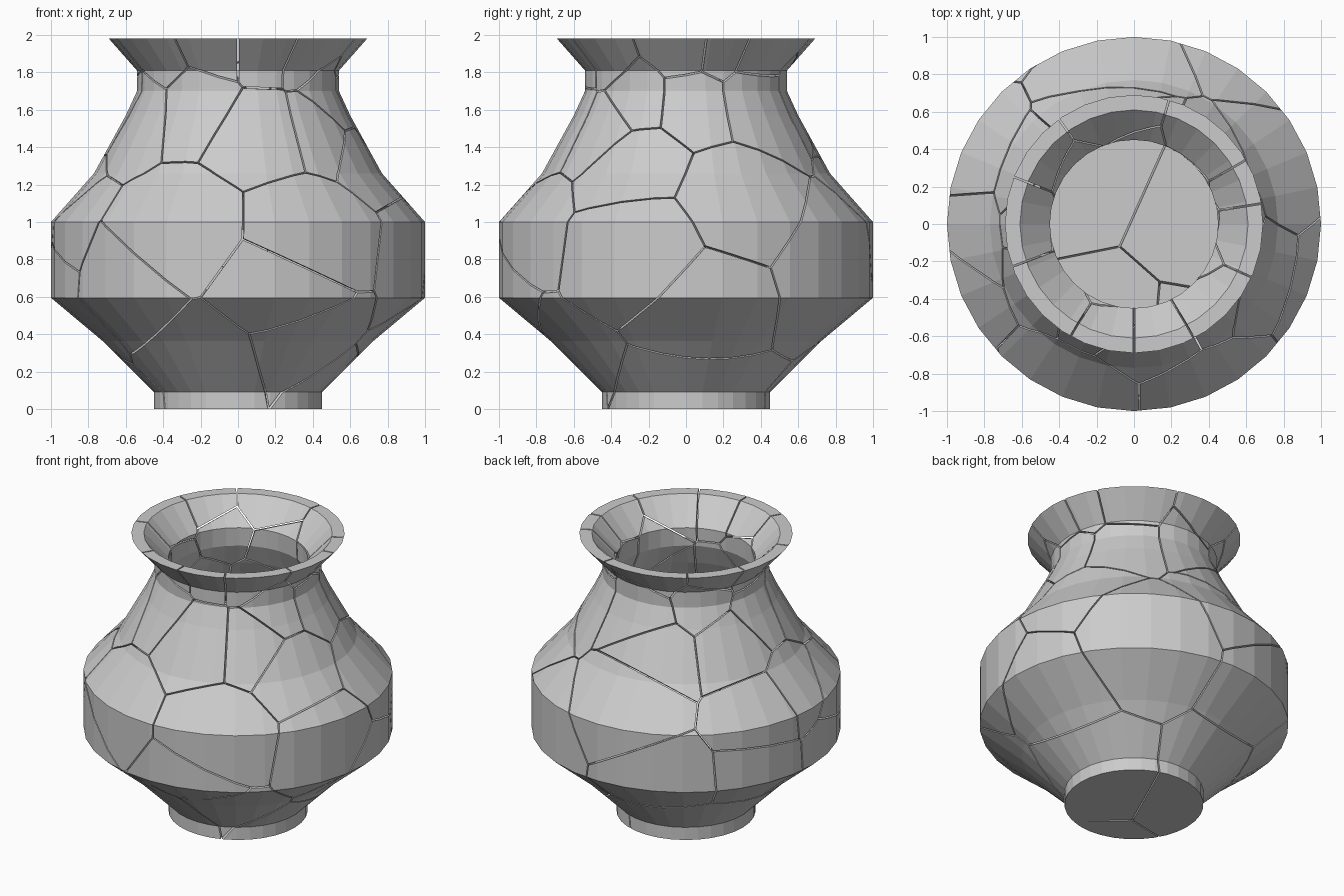
import bpy, bmesh, math
from mathutils import Vector

if "Cube" in bpy.data.objects:
    bpy.data.objects.remove(bpy.data.objects["Cube"])

SIDES, GAP = 32, 0.009
OUTER = [(0.45, 0), (0.45, 0.09), (0.725, 0.365), (1, 0.595), (1, 1.0), (0.77, 1.26),
         (0.60, 1.57), (0.54, 1.70), (0.54, 1.81), (0.69, 1.98)]
INNER = [(0.61, 1.98), (0.45, 1.81), (0.455, 1.68), (0.52, 1.53), (0.70, 1.20),
         (0.915, 0.96), (0.915, 0.64), (0.67, 0.43), (0.45, 0.2)]

# Shard centres as seen from each side: (sideways position, height)
SEEDS = {
    -90: [(-.4, 1.0), (.25, .55), (.45, .98), (-.22, 1.65), (.13, 1.5), (.45, 1.5),
          (-.65, .62), (-.15, .32), (-.45, 1.92), (-.15, 1.93), (.15, 1.93),
          (.42, 1.92), (-.53, 1.55), (-.95, .95)],
    0: [(-.3, 1.3), (-.3, .85), (.3, 1.15), (.1, .5), (-.28, 1.65), (.05, 1.65),
        (.35, 1.65), (-.7, .4), (0, 1.92), (.2, 1.92), (.42, 1.92), (0, .05), (.8, .75)],
    135: [(-.49, 1.15), (.36, 1.05), (-.3, 1.42), (.2, 1.45), (.68, 1.1), (-.3, .6),
          (.34, .65), (.85, .7), (0, .15), (.4, 1.6), (0, 1.75), (-.35, 1.65),
          (-.3, 1.93), (.1, 1.93), (.4, 1.93)],
}


def radius_at(z):
    for (r0, z0), (r1, z1) in zip(OUTER, OUTER[1:]):
        if z0 <= z <= z1 and z1 > z0:
            return r0 + (r1 - r0) * (z - z0) / (z1 - z0)
    return 0.6


def add_object(name, bm):
    mesh = bpy.data.meshes.new(name)
    bmesh.ops.recalc_face_normals(bm, faces=bm.faces)
    bm.to_mesh(mesh)
    bm.free()
    ob = bpy.data.objects.new(name, mesh)
    bpy.context.collection.objects.link(ob)
    return ob


def make_vase():
    """Whole hollow vase revolved from its wall profile."""
    bm = bmesh.new()
    rings = []
    for r, z in OUTER + INNER:
        rings.append([bm.verts.new((r * math.cos(2 * math.pi * i / SIDES),
                                    r * math.sin(2 * math.pi * i / SIDES), z))
                      for i in range(SIDES)])
    for a, b in zip(rings, rings[1:]):
        for i in range(SIDES):
            j = (i + 1) % SIDES
            bm.faces.new((a[i], a[j], b[j], b[i]))
    bm.faces.new(rings[0])
    bm.faces.new(rings[-1])
    return add_object("whole_vase", bm)


def make_cell(point, others):
    """Convex block of space nearest to one shard centre."""
    bm = bmesh.new()
    bmesh.ops.create_cube(bm, size=5)
    for other in others:
        n = (other - point).normalized()
        bmesh.ops.bisect_plane(bm, geom=bm.verts[:] + bm.edges[:] + bm.faces[:], dist=1e-6,
                               plane_co=(point + other) / 2 - n * GAP / 2,
                               plane_no=n, clear_outer=True)
        bmesh.ops.holes_fill(bm, edges=bm.edges[:], sides=0)
    return add_object("cell_cutter", bm)


points = []
for view, spots in SEEDS.items():
    for u, z in spots:
        r = radius_at(z)
        a = math.radians(view) + math.asin(max(-1, min(1, u / r)))
        points.append(Vector(((r - .04) * math.cos(a), (r - .04) * math.sin(a), z)))

# Break the vase into shards
vase = make_vase()
shards = []
for k, p in enumerate(points):
    cell = make_cell(p, [q for q in points if q is not p])
    mod = vase.modifiers.new("break", 'BOOLEAN')
    mod.operation, mod.solver, mod.object = 'INTERSECT', 'EXACT', cell
    bpy.context.view_layer.update()
    mesh = bpy.data.meshes.new_from_object(
        vase.evaluated_get(bpy.context.evaluated_depsgraph_get()))
    vase.modifiers.remove(mod)
    bpy.data.objects.remove(cell)
    if len(mesh.polygons):
        shard = bpy.data.objects.new("vase_shard_%02d" % (k + 1), mesh)
        bpy.context.collection.objects.link(shard)
bpy.data.objects.remove(vase)
